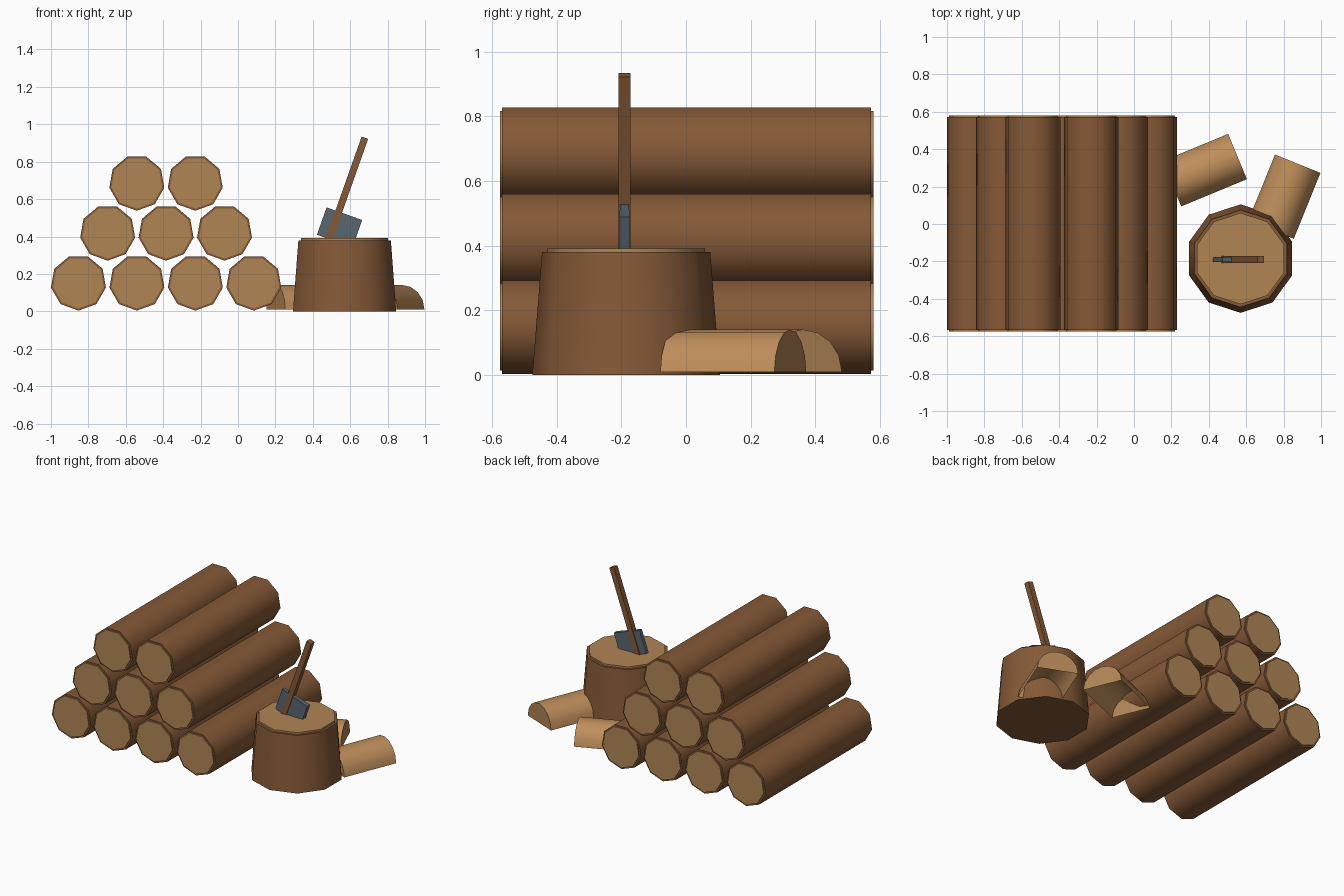
import bpy, bmesh
from math import radians, sin, cos, pi
from mathutils import Matrix, Vector

if "Cube" in bpy.data.objects:
    bpy.data.objects.remove(bpy.data.objects["Cube"], do_unlink=True)


def material(name, rgb):
    m = bpy.data.materials.new(name)
    m.use_nodes = True
    m.diffuse_color = (*rgb, 1)
    m.node_tree.nodes["Principled BSDF"].inputs["Base Color"].default_value = (*rgb, 1)
    return m


bark = material("brown bark", (0.235, 0.1, 0.038))
cut_wood = material("cut wood", (0.44, 0.235, 0.09))
split_wood = material("split wood", (0.52, 0.27, 0.105))
steel = material("grey steel", (0.1, 0.13, 0.16))


def finish(bm, name, mats, matrix=Matrix()):
    """Smooth the soft edges, keep the hard ones and place the part."""
    bm.normal_update()
    for f in bm.faces:
        f.smooth = True
    for e in bm.edges:
        e.smooth = len(e.link_faces) == 2 and e.calc_face_angle() < radians(50)
    mesh = bpy.data.meshes.new(name)
    bm.to_mesh(mesh)
    bm.free()
    for m in mats:
        mesh.materials.append(m)
    ob = bpy.data.objects.new(name, mesh)
    ob.matrix_world = matrix
    bpy.context.collection.objects.link(ob)
    return ob


def prism(name, sides, r1, r2, depth, mat, matrix):
    """Upright tapered prism with one corner on local +y."""
    bm = bmesh.new()
    bmesh.ops.create_cone(bm, cap_ends=True, segments=sides, radius1=r1, radius2=r2, depth=depth)
    top = max(bm.verts, key=lambda v: v.co.y).co
    angle = Vector((top.x, top.y)).angle_signed(Vector((0, 1)))
    bmesh.ops.rotate(bm, verts=bm.verts, matrix=Matrix.Rotation(-angle, 3, "Z"))
    return finish(bm, name, [mat], matrix)


def box(name, size, mat, matrix, edge_scale=1):
    """Box whose -x end is thinned in y by edge_scale."""
    bm = bmesh.new()
    bmesh.ops.create_cube(bm, size=1)
    for v in bm.verts:
        if v.co.x < 0:
            v.co.y *= edge_scale
        v.co *= Vector(size)
    return finish(bm, name, [mat], matrix)


# Log pile: three staggered rows, a raised cut face on each end
lay_down = Matrix.Rotation(radians(90), 4, "X") @ Matrix.Rotation(pi, 4, "Z")
count = 0
for row, logs in enumerate((4, 3, 2)):
    for i in range(logs):
        count += 1
        x = -0.853 + 0.156 * row + 0.3125 * i
        place = Matrix.Translation((x, 0.002, 0.153 + 0.267 * row)) @ lay_down
        prism(f"log_{count}", 9, 0.149, 0.149, 1.14, bark, place)
        prism(f"log_cut_ends_{count}", 9, 0.138, 0.138, 1.154, cut_wood, place)

# Chopping stump with its cut top
stump_at = Vector((0.57, -0.185, 0))
prism("chopping_stump", 10, 0.29, 0.26, 0.38, bark, Matrix.Translation(stump_at + Vector((0, 0, 0.19))))
prism("stump_cut_top", 10, 0.244, 0.244, 0.03, cut_wood, Matrix.Translation(stump_at + Vector((0, 0, 0.377))))

# Axe stuck in the stump
lean = Matrix.Rotation(radians(19.5), 4, "Y")
box("axe_handle", (0.037, 0.037, 0.59), bark,
    Matrix.Translation((0.58, -0.19, 0.65)) @ lean)
box("axe_head", (0.202, 0.032, 0.155), steel,
    Matrix.Translation((0.543, -0.19, 0.449)) @ lean, 0.75)


# Split logs: half-round shells, open underneath
def split_log(name, x, y, angle, radius=0.131, length=0.38, steps=8):
    bm = bmesh.new()
    arcs = [[bm.verts.new((s * length / 2, radius * cos(pi * k / steps), radius * sin(pi * k / steps)))
             for k in range(steps + 1)] for s in (-1, 1)]
    for k in range(steps):
        bm.faces.new((arcs[0][k], arcs[1][k], arcs[1][k + 1], arcs[0][k + 1]))
    for arc in (arcs[0][::-1], arcs[1]):
        bm.faces.new(arc).material_index = 1
    place = Matrix.Translation((x, y, 0.01)) @ Matrix.Rotation(radians(angle), 4, "Z")
    finish(bm, name, [split_wood, cut_wood], place)


split_log("split_log_left", 0.378, 0.288, 22.5)
split_log("split_log_right", 0.804, 0.146, 68)
